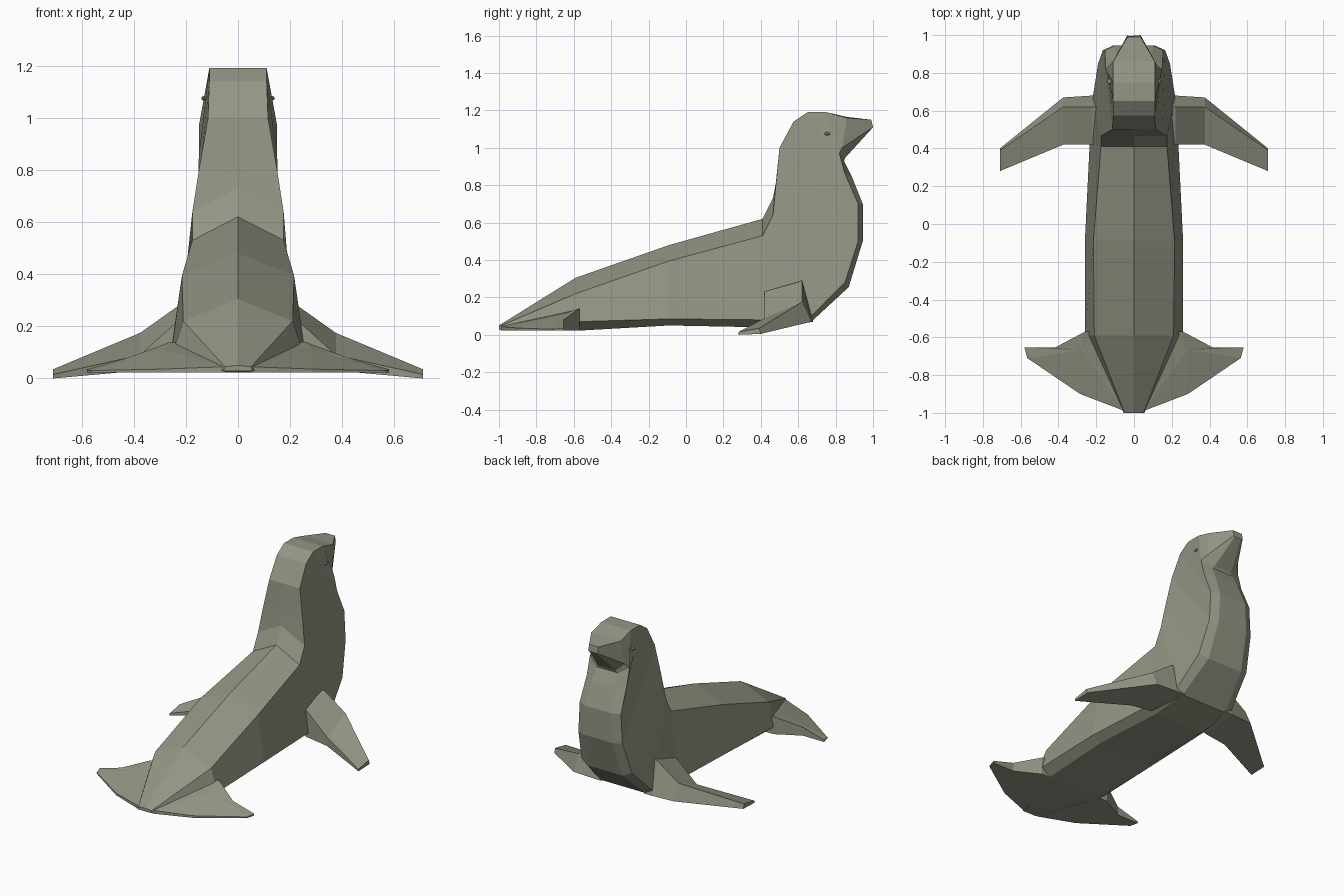
import bpy, bmesh
from mathutils import Vector

if "Cube" in bpy.data.objects:
    bpy.data.objects.remove(bpy.data.objects["Cube"])

skin = bpy.data.materials.new("olive grey skin")
skin.diffuse_color = (0.30, 0.30, 0.235, 1)
skin.use_nodes = True
skin.node_tree.nodes["Principled BSDF"].inputs["Base Color"].default_value = skin.diffuse_color


def finish(name, bm, mirror=False):
    bmesh.ops.recalc_face_normals(bm, faces=bm.faces)
    me = bpy.data.meshes.new(name)
    bm.to_mesh(me)
    bm.free()
    me.materials.append(skin)
    ob = bpy.data.objects.new(name, me)
    bpy.context.collection.objects.link(ob)
    if mirror:
        mod = ob.modifiers.new("mirror", 'MIRROR')
        mod.use_mirror_merge = False
    return ob


def loft(name, rings, mirror=False):
    """Skin a list of closed rings and cap both ends."""
    bm = bmesh.new()
    vs = [[bm.verts.new(p) for p in r] for r in rings]
    n = len(vs[0])
    for a, b in zip(vs, vs[1:]):
        for i in range(n):
            j = (i + 1) % n
            bm.faces.new((a[i], a[j], b[j], b[i]))
    bm.faces.new(vs[0])
    bm.faces.new(vs[-1])
    return finish(name, bm, mirror)


# Body: each station is back ridge (y, z), back edge (x, z),
# flank edge (x, y, z) and belly edge (x, y, z), from tail to nose
stations = [
    (-1.00, .050, .050, .045, .055, -1.00, .030, .050, -1.00, .028),
    (-0.59, .305, .210, .220, .260, -0.59, .070, .200, -0.58, .022),
    (-0.09, .480, .215, .395, .260, -0.09, .085, .200, -0.09, .050),
    (0.41, .620, .175, .530, .235, 0.42, .080, .180, 0.42, .040),
    (0.465, .730, .175, .640, .220, 0.66, .090, .170, 0.67, .070),
    (0.48, .810, .150, .800, .190, 0.85, .280, .130, 0.87, .255),
    (0.50, 1.00, .115, 1.00, .165, 0.92, .500, .110, 0.945, .500),
    (0.575, 1.14, .110, 1.14, .155, 0.92, .700, .100, 0.945, .700),
    (0.65, 1.19, .110, 1.19, .150, 0.85, .860, .090, 0.885, .850),
    (0.75, 1.19, .110, 1.19, .150, 0.82, .970, .080, 0.845, .930),
    (0.86, 1.165, .110, 1.16, .125, 0.835, 1.00, .065, 0.85, .945),
    (0.99, 1.15, .035, 1.15, .035, 1.00, 1.11, .025, 0.995, 1.105),
]
rings = []
for ry, rz, ex, ez, wx, wy, wz, bx, by, bz in stations:
    half = [(ex, ry, ez), (wx, wy, wz), (bx, by, bz)]
    rings.append([(0, ry, rz)] + half + [(-x, y, z) for x, y, z in reversed(half)])
loft("body", rings)

# Front flippers: rear top, front top, front bottom, rear bottom
sections = [
    (.16, [(.42, .24), (.62, .30), (.68, .07), (.42, .08)]),
    (.22, [(.42, .23), (.62, .285), (.68, .07), (.42, .05)]),
    (.375, [(.42, .09), (.62, .175), (.67, .07), (.42, .03)]),
    (.71, [(.28, .015), (.39, .035), (.40, .005), (.28, .0)]),
]
loft("front_flippers", [[(x, y, z) for y, z in s] for x, s in sections], True)

# Rear flippers: swept fan outline around a raised knuckle
outline = [(.20, -.57, .14), (.26, -.57, .14), (.42, -.655, .08), (.58, -.655, .035),
           (.565, -.71, .03), (.285, -.90, .036), (.05, -.99, .045)]
bm = bmesh.new()
top = [bm.verts.new(p) for p in outline]
low = [bm.verts.new((x, y, .022)) for x, y, z in outline]
knuckle = bm.verts.new((.28, -.667, .11))
n = len(top)
for i in range(n):
    j = (i + 1) % n
    bm.faces.new((top[i], top[j], knuckle))
    bm.faces.new((top[i], low[i], low[j], top[j]))
bm.faces.new(low)
finish("rear_flippers", bm, True)

# Eyes: small low-poly beads set in the head sides
bm = bmesh.new()
bmesh.ops.create_uvsphere(bm, u_segments=8, v_segments=5, radius=1)
bmesh.ops.scale(bm, vec=Vector((.012, .017, .009)), verts=bm.verts)
bmesh.ops.translate(bm, vec=Vector((.129, .755, 1.075)), verts=bm.verts)
finish("eyes", bm, True)
